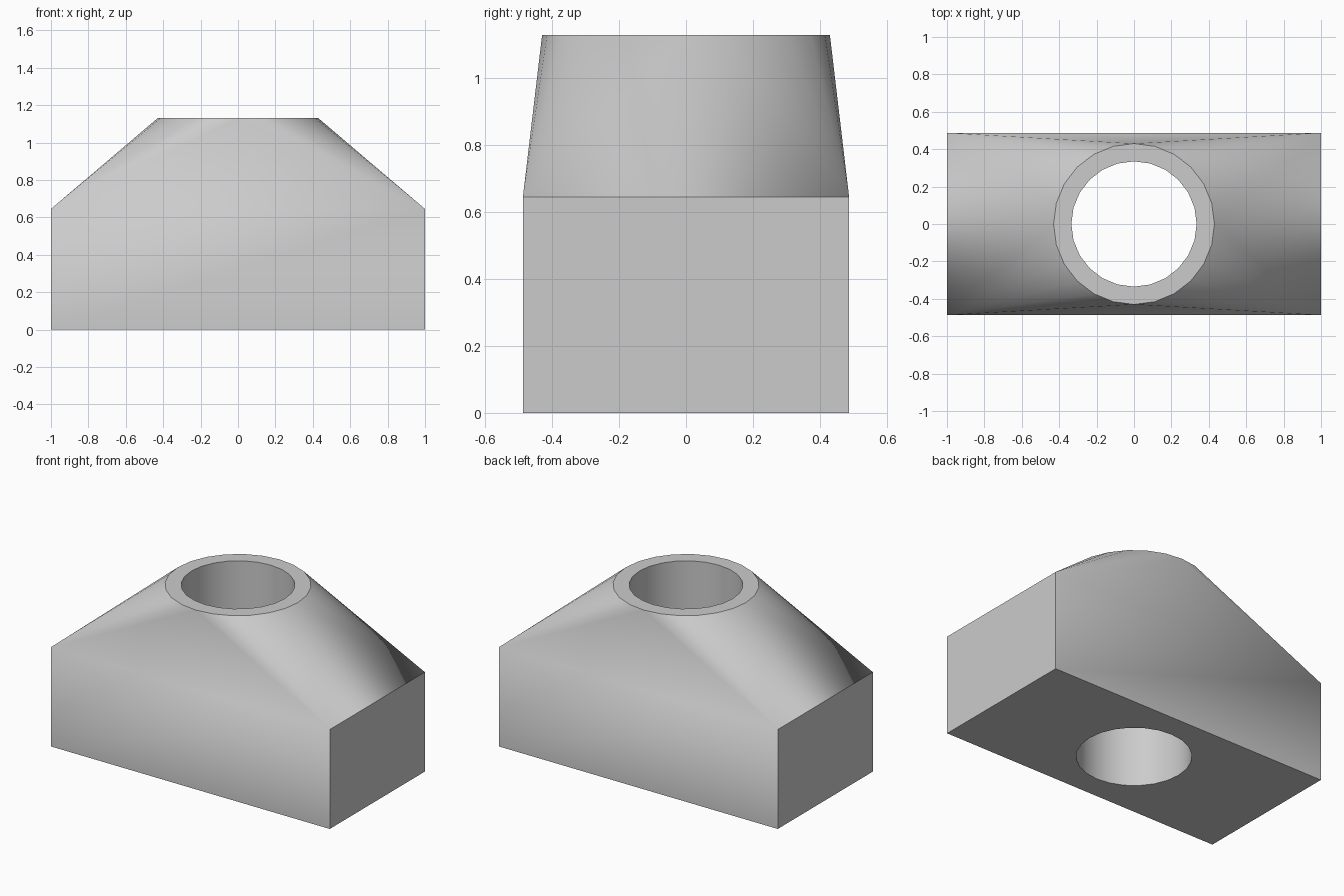
import bpy, bmesh, math

cube = bpy.data.objects.get("Cube")
if cube:
    bpy.data.objects.remove(cube, do_unlink=True)

HALF_X, HALF_Y = 1.0, 0.4875
WALL_Z, TOP_Z = 0.645, 1.13
RIM_R, BORE_R = 0.43, 0.335
SEGS = 24
QUARTER = SEGS // 4

grey = bpy.data.materials.new("plain_grey")
grey.use_nodes = True
colour = (0.6, 0.6, 0.6, 1)
grey.diffuse_color = colour
grey.node_tree.nodes["Principled BSDF"].inputs["Base Color"].default_value = colour

bm = bmesh.new()


def ring(radius, z):
    return [bm.verts.new((radius * math.cos(math.tau * i / SEGS),
                          radius * math.sin(math.tau * i / SEGS), z)) for i in range(SEGS)]


def rectangle(z):
    return [bm.verts.new((sx * HALF_X, sy * HALF_Y, z))
            for sx, sy in ((1, 1), (-1, 1), (-1, -1), (1, -1))]


def bridge(a, b):
    for i in range(len(a)):
        j = (i + 1) % len(a)
        bm.faces.new((a[i], a[j], b[j], b[i]))


def fan_to_circle(corners, circle):
    # one fan per corner, one triangle per straight side
    for q in range(4):
        for i in range(q * QUARTER, (q + 1) * QUARTER):
            bm.faces.new((corners[q], circle[(i + 1) % SEGS], circle[i]))
        bm.faces.new((corners[q], corners[(q + 1) % 4], circle[(q + 1) * QUARTER % SEGS]))


base, shoulder = rectangle(0), rectangle(WALL_Z)
rim, bore_top, bore_bottom = ring(RIM_R, TOP_Z), ring(BORE_R, TOP_Z), ring(BORE_R, 0)

bridge(base, shoulder)             # upright walls
fan_to_circle(shoulder, rim)       # rectangle-to-round transition
bridge(rim, bore_top)              # flat top rim
bridge(bore_top, bore_bottom)      # through bore
fan_to_circle(base, bore_bottom)   # underside around the bore
bmesh.ops.recalc_face_normals(bm, faces=bm.faces[:])

mesh = bpy.data.meshes.new("bored_block")
bm.to_mesh(mesh)
bm.free()
mesh.materials.append(grey)
block = bpy.data.objects.new("bored_block", mesh)
bpy.context.collection.objects.link(block)

bpy.ops.object.select_all(action='DESELECT')
block.select_set(True)
bpy.context.view_layer.objects.active = block
bpy.ops.object.shade_smooth_by_angle(angle=math.radians(30))
